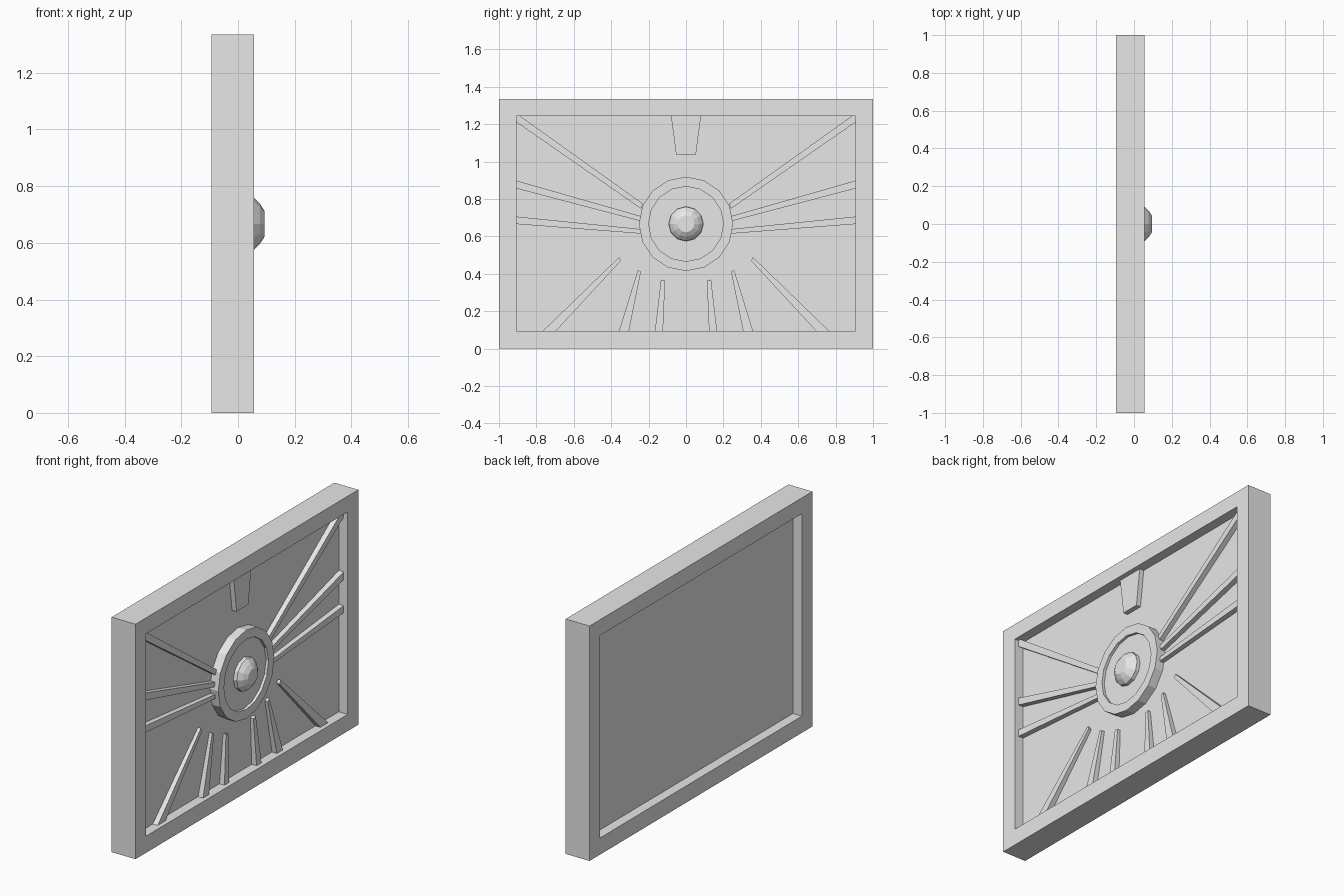
import bpy, bmesh, math

if "Cube" in bpy.data.objects:
    bpy.data.objects.remove(bpy.data.objects["Cube"])

CZ = 0.667            # height of the medallion centre
BACK, FRONT = -0.094, 0.056

stone = bpy.data.materials.new("plain grey")
stone.diffuse_color = (0.8, 0.8, 0.8, 1)
stone.use_nodes = True
stone.node_tree.nodes["Principled BSDF"].inputs["Base Color"].default_value = stone.diffuse_color


def finish(name, bm):
    bmesh.ops.recalc_face_normals(bm, faces=bm.faces)
    me = bpy.data.meshes.new(name)
    bm.to_mesh(me)
    bm.free()
    me.materials.append(stone)
    ob = bpy.data.objects.new(name, me)
    bpy.context.collection.objects.link(ob)
    return ob


def loft(name, loops):
    """Skin closed loops of equal length and cap both ends."""
    bm = bmesh.new()
    rings = [[bm.verts.new(p) for p in loop] for loop in loops]
    n = len(rings[0])
    for a, b in zip(rings, rings[1:]):
        for i in range(n):
            j = (i + 1) % n
            bm.faces.new((a[i], a[j], b[j], b[i]))
    bm.faces.new(rings[0])
    bm.faces.new(rings[-1])
    return finish(name, bm)


def rect(x, y, z0, z1):
    return [(x, -y, z0), (x, y, z0), (x, y, z1), (x, -y, z1)]


def circle(x, r, n, turn=0.0):
    return [(x, r * math.cos(2 * math.pi * (i + turn) / n),
             CZ + r * math.sin(2 * math.pi * (i + turn) / n)) for i in range(n)]


# Frame: closed rectangular tube
bm = bmesh.new()
loops = [[bm.verts.new(p) for p in loop] for loop in (
    rect(BACK, 1, 0, 1.335), rect(FRONT, 1, 0, 1.335),
    rect(FRONT, 0.905, 0.095, 1.245), rect(BACK, 0.905, 0.095, 1.245))]
for a, b in zip(loops, loops[1:] + loops[:1]):
    for i in range(4):
        j = (i + 1) % 4
        bm.faces.new((a[i], a[j], b[j], b[i]))
finish("frame", bm)

# Recessed panel
loft("panel", [rect(-0.038, 0.905, 0.095, 1.245), rect(0.0, 0.905, 0.095, 1.245)])

# Medallion with raised rim and sunken face
loft("medallion", [circle(0.0, 0.252, 16), circle(0.052, 0.252, 16),
                   circle(0.052, 0.2, 16), circle(0.036, 0.2, 16)])

# Central faceted boss
boss = loft("boss", [circle(0.036, 0.093, 12), circle(0.056, 0.092, 12),
                     circle(0.078, 0.07, 12), circle(0.094, 0.045, 12)])

# Rays as (y, z) outlines on one side: inner pair, then outer points
side_rays = [
    [(0.24, 0.748), (0.23, 0.775), (0.888, 1.245), (0.905, 1.245), (0.905, 1.21)],
    [(0.24, 0.681), (0.24, 0.708), (0.905, 0.898), (0.905, 0.856)],
    [(0.24, 0.615), (0.24, 0.639), (0.905, 0.706), (0.905, 0.666)],
]
lower_rays = [
    [(0.348, 0.470), (0.358, 0.489), (0.765, 0.095), (0.695, 0.095)],
    [(0.241, 0.412), (0.257, 0.422), (0.358, 0.095), (0.305, 0.095)],
    [(0.112, 0.363), (0.134, 0.369), (0.166, 0.095), (0.123, 0.095)],
]
for kind, rays, inner in (("side_ray", side_rays, 0.027), ("lower_ray", lower_rays, 0.018)):
    for k, pts in enumerate(rays):
        for side, s in (("right", 1), ("left", -1)):
            base = [(0.0, s * y, z) for y, z in pts]
            top = [(inner if i < 2 else 0.031, s * y, z) for i, (y, z) in enumerate(pts)]
            loft(f"{kind}_{k + 1}_{side}", [base, top])

# Tapered keystone under the top rail
key = [(-0.08, 1.245), (-0.053, 1.037), (0.053, 1.037), (0.08, 1.245)]
loft("keystone", [[(x, y, z) for y, z in key] for x in (0.0, 0.028)])
